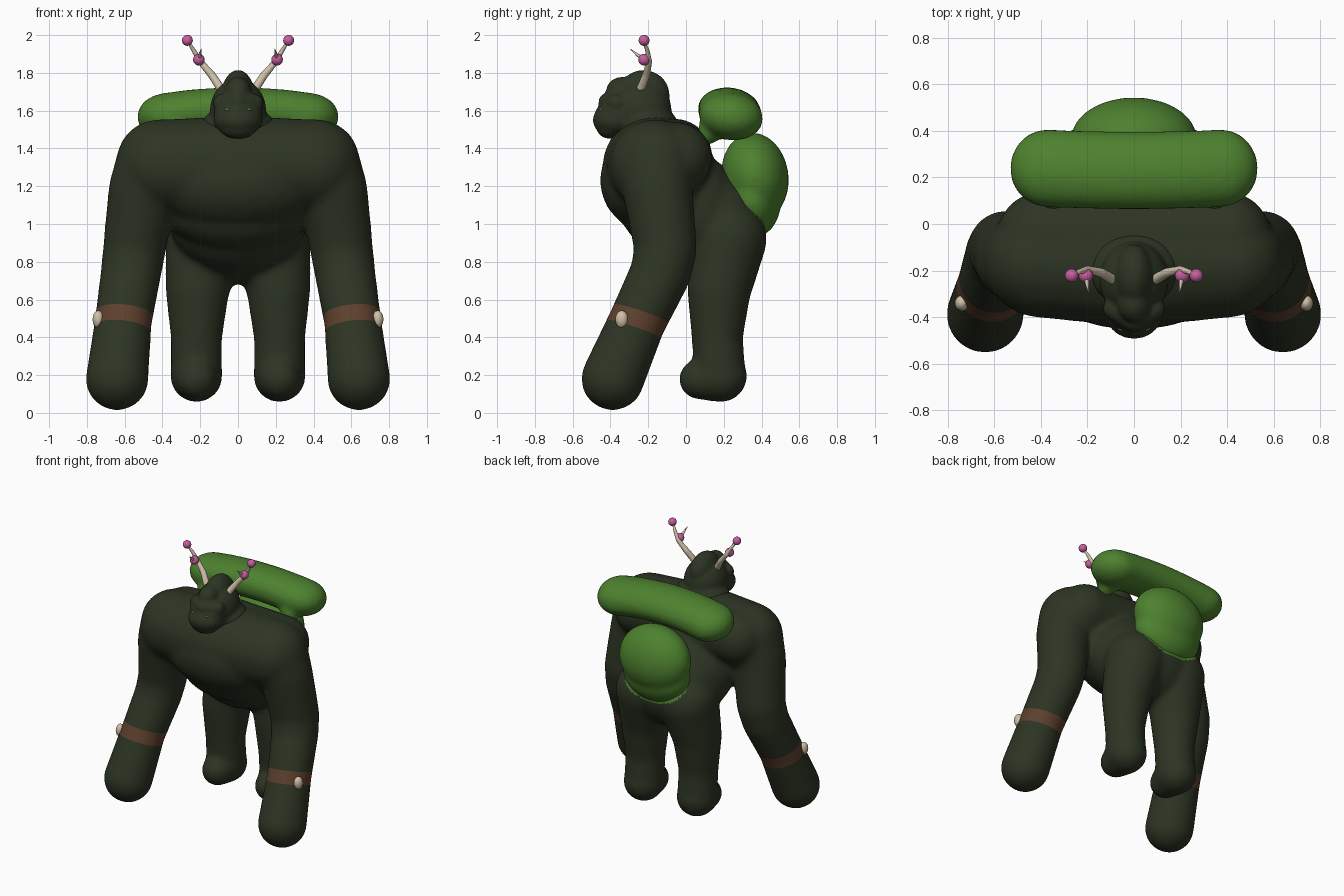
import bpy, bmesh
from math import radians
from mathutils import Vector, Matrix

if "Cube" in bpy.data.objects:
    bpy.data.objects.remove(bpy.data.objects["Cube"])


def material(name, rgb):
    m = bpy.data.materials.new(name)
    m.use_nodes = True
    m.diffuse_color = (*rgb, 1)
    bsdf = m.node_tree.nodes["Principled BSDF"]
    bsdf.inputs["Base Color"].default_value = (*rgb, 1)
    bsdf.inputs["Roughness"].default_value = 0.8
    return m


FUR = material("dark moss fur", (0.026, 0.035, 0.017))
MOSS = material("bright moss", (0.075, 0.22, 0.028))
BROWN = material("brown leather", (0.11, 0.051, 0.026))
IVORY = material("ivory", (0.62, 0.52, 0.38))
PINK = material("pink", (0.58, 0.11, 0.35))


def blob(bm, centre, radii, tilt=0, mirror=False, detail=3):
    """Ellipsoid, tilted about x, optionally repeated on the other side."""
    for side in ((1, -1) if mirror else (1,)):
        c = Vector((centre[0] * side, centre[1], centre[2]))
        m = Matrix.Translation(c) @ Matrix.Rotation(radians(tilt), 4, "X") @ Matrix.Diagonal((*radii, 1))
        bmesh.ops.create_icosphere(bm, subdivisions=detail, radius=1, matrix=m)


def limb(bm, points, steps=9, mirror=True):
    """Rounded tapering limb through (x, y, z, radius) points."""
    for a, b in zip(points, points[1:]):
        a, b = Vector(a), Vector(b)
        for i in range(steps + 1):
            p = a.lerp(b, i / steps)
            blob(bm, p[:3], (p[3],) * 3, mirror=mirror)


def finish(bm, name, mats, voxel=0, smooth=0):
    me = bpy.data.meshes.new(name)
    bm.to_mesh(me)
    bm.free()
    ob = bpy.data.objects.new(name, me)
    bpy.context.collection.objects.link(ob)
    for m in mats:
        me.materials.append(m)
    bpy.ops.object.select_all(action="DESELECT")
    ob.select_set(True)
    bpy.context.view_layer.objects.active = ob
    if voxel:
        mod = ob.modifiers.new("fuse", "REMESH")
        mod.mode, mod.voxel_size = "VOXEL", voxel
        bpy.ops.object.modifier_apply(modifier="fuse")
    if smooth:
        mod = ob.modifiers.new("soften", "SMOOTH")
        mod.factor, mod.iterations = 0.5, smooth
        bpy.ops.object.modifier_apply(modifier="soften")
    bpy.ops.object.shade_smooth()
    return ob


# Body: chest, back, belly, hips, arms and legs fused together
bm = bmesh.new()
limb(bm, [(0, -0.17, 1.3, 0.275), (0.4, -0.16, 1.31, 0.245)])
limb(bm, [(0, -0.06, 1.36, 0.2), (0.4, -0.05, 1.35, 0.19)])
blob(bm, (0, -0.17, 1.23), (0.46, 0.287, 0.28))
blob(bm, (0, -0.07, 1.12), (0.42, 0.29, 0.27), tilt=25)
blob(bm, (0, 0.03, 1.06), (0.38, 0.29, 0.34), tilt=25)
blob(bm, (0, 0.16, 0.98), (0.35, 0.27, 0.3))
limb(bm, [(0.42, -0.16, 1.33, 0.225), (0.5, -0.15, 1.18, 0.187), (0.53, -0.125, 1.0, 0.175),
          (0.548, -0.108, 0.87, 0.168), (0.567, -0.135, 0.74, 0.162),
          (0.608, -0.26, 0.48, 0.153), (0.64, -0.388, 0.18, 0.168)])
limb(bm, [(0.175, 0.22, 0.92, 0.21), (0.215, 0.175, 0.65, 0.17),
          (0.22, 0.165, 0.4, 0.137), (0.22, 0.18, 0.2, 0.138)])
limb(bm, [(0.22, 0.185, 0.195, 0.14), (0.22, 0.07, 0.178, 0.108)])
body = finish(bm, "body", [FUR, MOSS, BROWN], voxel=0.016, smooth=18)

# Wrist bands and the mossy patch on the back, cut and coloured by position
axis = Vector((0.035, -0.11, -0.32)).normalized()
bm = bmesh.new()
bm.from_mesh(body.data)
for side in (1, -1):
    n = Vector((axis.x * side, axis.y, axis.z))
    mid = Vector((0.605 * side, -0.255, 0.482))
    near = lambda f: (f.calc_center_median() - mid).length < 0.3 and f.calc_center_median().x * side > 0.42
    for offset in (-0.046, 0.046):
        faces = [f for f in bm.faces if near(f)]
        geom = faces + list({e for f in faces for e in f.edges}) + list({v for f in faces for v in f.verts})
        bmesh.ops.bisect_plane(bm, geom=geom, plane_co=mid + n * offset, plane_no=n)
    for f in bm.faces:
        if near(f) and abs((f.calc_center_median() - mid).dot(n)) < 0.046:
            f.material_index = 2
for f in bm.faces:
    d = f.calc_center_median() - Vector((0, 0.42, 1.2))
    if (d.x / 0.31) ** 2 + (d.y / 0.2) ** 2 + (d.z / 0.27) ** 2 < 1:
        f.material_index = 1
bm.to_mesh(body.data)
bm.free()

# Head: tall crest, soft brow, broad rounded muzzle
bm = bmesh.new()
blob(bm, (0, -0.24, 1.6), (0.15, 0.165, 0.17))
blob(bm, (0, -0.225, 1.68), (0.088, 0.14, 0.137))
blob(bm, (0, -0.2, 1.52), (0.195, 0.16, 0.11))
blob(bm, (0, -0.34, 1.7), (0.07, 0.085, 0.08))
limb(bm, [(0, -0.415, 1.645, 0.05), (0.085, -0.365, 1.64, 0.05)], steps=5)
blob(bm, (0, -0.36, 1.58), (0.13, 0.11, 0.11))
blob(bm, (0, -0.37, 1.55), (0.13, 0.125, 0.09))
blob(bm, (0, -0.425, 1.57), (0.06, 0.06, 0.07))
blob(bm, (0, -0.4, 1.51), (0.1, 0.075, 0.06))
finish(bm, "head", [FUR], voxel=0.009, smooth=12)

bm = bmesh.new()
blob(bm, (0.055, -0.447, 1.605), (0.016, 0.014, 0.008), mirror=True, detail=2)
finish(bm, "eyes", [MOSS])

# Moss growths: a sagging roll behind the shoulders and a round hump below
bm = bmesh.new()
for i in range(-12, 13):
    t = i / 12
    blob(bm, (0.37 * t, 0.23 + 0.01 * t * t, 1.598 - 0.03 * t * t), (0.165, 0.17, 0.126), tilt=-8)
limb(bm, [(0.33, 0.15, 1.53, 0.08), (0.35, 0.12, 1.48, 0.06)], steps=4)
finish(bm, "moss_roll", [MOSS], voxel=0.018, smooth=7)

bm = bmesh.new()
blob(bm, (0, 0.365, 1.25), (0.272, 0.178, 0.235), tilt=8, detail=4)
blob(bm, (0, 0.35, 1.13), (0.26, 0.15, 0.2), tilt=8, detail=4)
finish(bm, "moss_hump", [MOSS], voxel=0.018, smooth=8)

# Ivory studs on the wrist bands
bm = bmesh.new()
blob(bm, (0.74, -0.34, 0.495), (0.03, 0.034, 0.047), mirror=True)
finish(bm, "band_studs", [IVORY])

# Antlers with a forward prong and pink berries
bm = bmesh.new()
limb(bm, [(0.08, -0.245, 1.7, 0.024), (0.14, -0.21, 1.79, 0.021), (0.2, -0.195, 1.86, 0.016),
          (0.235, -0.205, 1.92, 0.012), (0.268, -0.225, 1.97, 0.007)], steps=8)
limb(bm, [(0.205, -0.205, 1.865, 0.012), (0.203, -0.25, 1.89, 0.01), (0.195, -0.3, 1.93, 0.003)], steps=12)
finish(bm, "antlers", [IVORY], voxel=0.005, smooth=2)

bm = bmesh.new()
blob(bm, (0.268, -0.222, 1.972), (0.029,) * 3, mirror=True)
blob(bm, (0.207, -0.222, 1.87), (0.031,) * 3, mirror=True)
finish(bm, "berries", [PINK])
